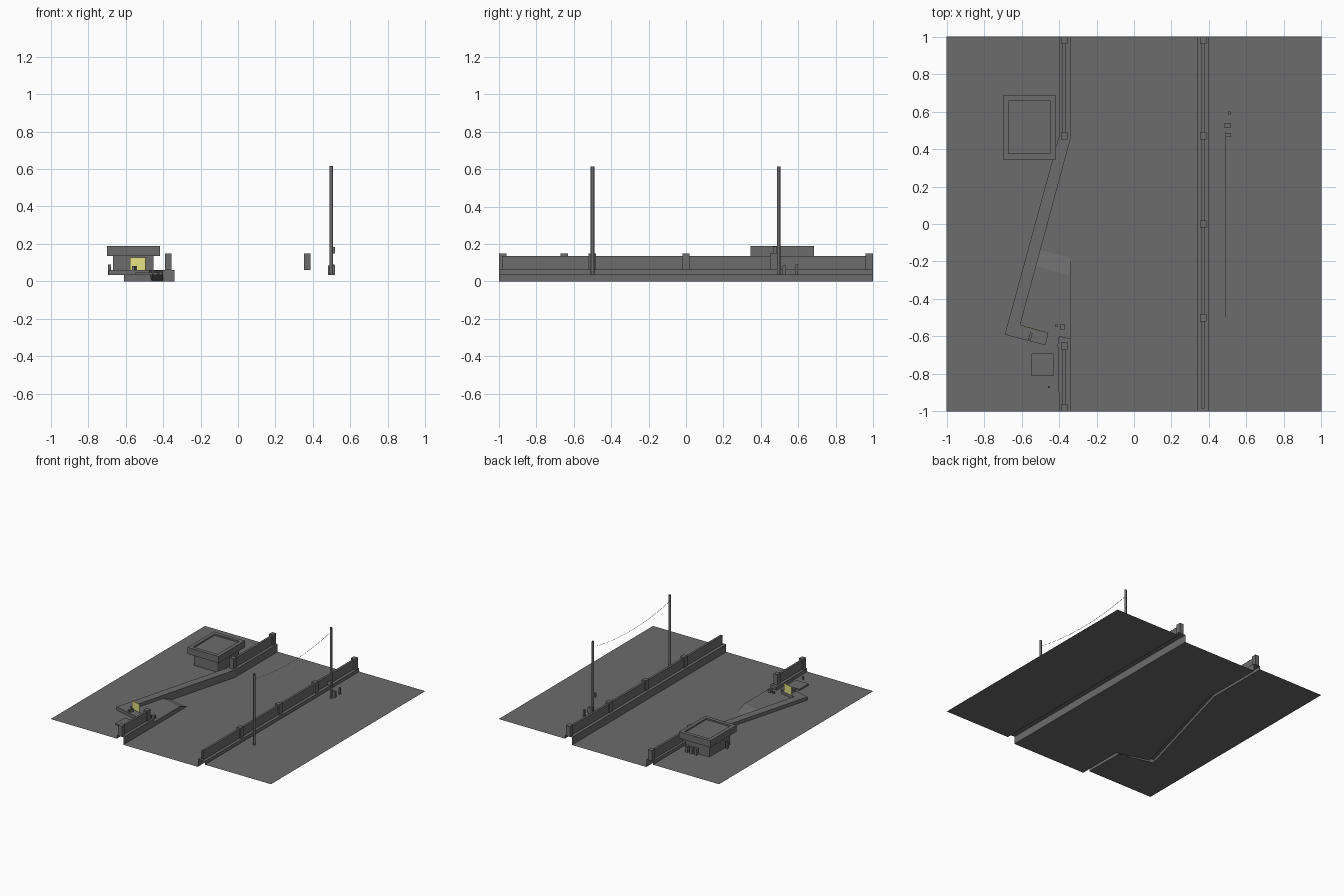
import bpy, bmesh, math

if "Cube" in bpy.data.objects:
    bpy.data.objects.remove(bpy.data.objects["Cube"])

G, C = 0.035, 0.062        # pavement level, kerb top level


def material(name, r, g, b):
    m = bpy.data.materials.new(name)
    m.diffuse_color = (r, g, b, 1)
    m.use_nodes = True
    m.node_tree.nodes["Principled BSDF"].inputs["Base Color"].default_value = m.diffuse_color
    return m


GREY = material("dark_grey", .15, .15, .15)
YELLOW = material("yellow", .78, .75, .22)


def make(name, bm, mat=GREY):
    me = bpy.data.meshes.new(name)
    bm.to_mesh(me)
    bm.free()
    me.materials.append(mat)
    ob = bpy.data.objects.new(name, me)
    bpy.context.collection.objects.link(ob)
    return ob


def loft(name, rows, caps=(), fill=False):
    """Sheet through matching rows of points; caps closes ends, fill the last row."""
    bm = bmesh.new()
    vs = [[bm.verts.new(p) for p in r] for r in rows]
    if fill:
        bm.faces.new(vs[-1])
        vs = [r + r[:1] for r in vs]
    for a, b in zip(vs, vs[1:]):
        for i in range(len(a) - 1):
            bm.faces.new((a[i], a[i + 1], b[i + 1], b[i]))
    for e in caps:
        bm.faces.new([r[e] for r in vs])
    return make(name, bm)


def flat(name, pts, z):
    bm = bmesh.new()
    f = bm.faces.new([bm.verts.new((x, y, z)) for x, y in pts])
    f.normal_update()
    if f.normal.z < 0:
        f.normal_flip()
    return make(name, bm)


def box(name, x0, x1, y0, y1, z0, z1, turn=0, mat=GREY):
    bm = bmesh.new()
    bmesh.ops.create_cube(bm, size=1)
    bmesh.ops.scale(bm, vec=(x1 - x0, y1 - y0, z1 - z0), verts=bm.verts)
    ob = make(name, bm, mat)
    ob.location = ((x0 + x1) / 2, (y0 + y1) / 2, (z0 + z1) / 2)
    ob.rotation_euler.z = turn
    return ob


def kerb(name, inner, outer, caps=()):
    at = lambda pts, z: [(x, y, z) for x, y in pts]
    return loft(name, [at(inner, 0), at(inner, C), at(outer, C), at(outer, G)], caps)


def wall(name, x, y0, y1):
    prof = [(x - .0085, C), (x - .0085, .136), (x + .0085, .136), (x + .0085, C)]
    return loft(name, [[(px, y0, z), (px, y1, z)] for px, z in prof])


# Kerb outlines: the left one turns in around a sunken bay with a gap
left_in = [(-.34, 1), (-.34, .45), (-.607, -.537), (-.457, -.58)]
left_out = [(-.4, 1), (-.4, .47), (-.69, -.59), (-.472, -.647)]
near_in = [(-.40, -.597), (-.34, -.612), (-.34, -1)]
near_out = [(-.41, -.66), (-.405, -.66), (-.4, -1)]

# Ground sheets
flat("road", [(.335, -1), (.335, 1)] + left_in + near_in[1:], 0)
flat("right_pavement", [(.4, -1), (1, -1), (1, 1), (.4, 1)], G)
flat("left_pavement", [(-1, -1), (-1, 1)] + left_out + near_out, G)

# Kerbs
kerb("right_kerb", [(.335, -1), (.335, 1)], [(.4, -1), (.4, 1)])
kerb("bay_kerb", left_in, left_out, (-1,))
kerb("near_left_kerb", near_in, near_out, (0,))

# Parapet walls and their pillars
wall("right_wall", .368, -.985, 1)
wall("left_far_wall", -.372, .46, 1)
wall("left_near_wall", -.372, -1, -.64)
for x, ys in ((.37, (.98, .47, 0, -.5)), (-.372, (.98, .47, -.65, -.98))):
    for y in ys:
        box("pillar", x - .018, x + .018, y - .02, y + .02, C, .148)

# Entrance ramp inside the bay
low = [(-.502, -.14), (-.34, -.18)]
high = [(-.525, -.225), (-.34, -.272)]
loft("ramp_slope", [[(x, y, .001) for x, y in low], [(x, y, G) for x, y in high]])
flat("ramp_top", high + [(-.34, -.612), (-.40, -.597), (-.41, -.66),
                         (-.472, -.647), (-.457, -.58), (-.607, -.537)], G)
side = [(-.18, 0), (-.272, G), (-.612, G), (-.612, 0)]
bm = bmesh.new()
bm.faces.new([bm.verts.new((-.34, y, z)) for y, z in side])
make("ramp_side", bm)

# House with a recessed flat roof
box("house_body", -.668, -.45, .385, .65, G, .136)


def ring(inset, z):
    x0, x1, y0, y1 = -.70 + inset, -.417 - inset, .345 + inset, .685 - inset
    return [(x0, y0, z), (x1, y0, z), (x1, y1, z), (x0, y1, z)]


loft("house_roof", [ring(.033, .136), ring(0, .136), ring(0, .19), ring(.03, .19),
                    ring(.03, .178)], fill=True)
for x in (-.56, -.52, -.48):
    box("house_bin", x - .012, x + .012, .655, .68, G, .085)
box("house_post", -.693, -.677, .44, .455, G, .09)

# Yellow sign board standing on the bay kerb, with a brace
turn = math.atan2(-.043, .15)
box("sign_board", -.577, -.491, -.563, -.559, C, .128, turn, YELLOW)
box("sign_brace", -.56, -.546, -.62, -.58, C, .082, turn)

# Small items by the entrance
box("entrance_crate", -.393, -.368, -.563, -.537, G, .06)
box("entrance_stone", -.422, -.408, -.55, -.536, G, .05)
box("near_slab", -.547, -.43, -.81, -.69, G, .048)
box("near_post", -.46, -.448, -.876, -.864, G, .06)

# Utility poles with a sagging cable
for y in (-.5, .495):
    bm = bmesh.new()
    bmesh.ops.create_cone(bm, cap_ends=False, segments=8, radius1=.0095,
                          radius2=.0095, depth=.58)
    for f in bm.faces:
        f.smooth = True
    make("pole", bm).location = (.498, y, G + .29)
rows = []
for dx in (-.0015, .0015):
    rows.append([(.49 + dx, -.495 + .985 * i / 16, .52 + .05 * (i / 8 - 1) ** 2)
                 for i in range(17)])
loft("cable", rows)

# Meter box and small street items by the far pole
box("meter_box", .487, .518, .465, .485, .15, .185)
box("street_box", .48, .518, .515, .535, G, .085)
box("street_post", .502, .516, .585, .6, G, .09)
